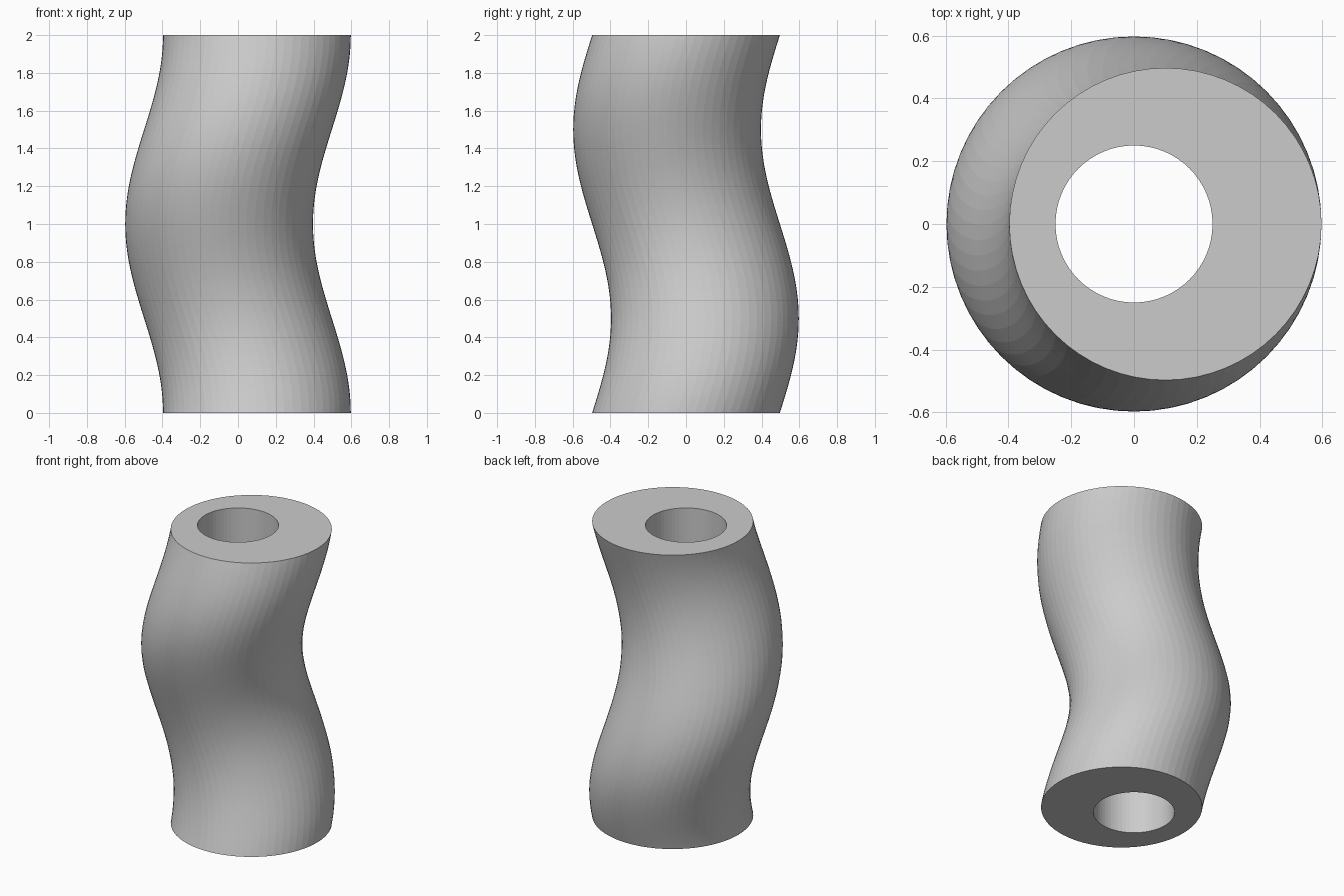
import bpy, bmesh, math

if "Cube" in bpy.data.objects:
    bpy.data.objects.remove(bpy.data.objects["Cube"])

SIDES, LEVELS, HEIGHT = 64, 100, 2.0

grey = bpy.data.materials.new("light grey")
grey.diffuse_color = (0.6, 0.6, 0.6, 1)
grey.use_nodes = True
grey.node_tree.nodes["Principled BSDF"].inputs["Base Color"].default_value = grey.diffuse_color

bm = bmesh.new()


def ring(cx, cy, z, r):
    return [bm.verts.new((cx + r * math.cos(2 * math.pi * i / SIDES),
                          cy + r * math.sin(2 * math.pi * i / SIDES), z))
            for i in range(SIDES)]


def bridge(a, b):
    for i in range(SIDES):
        j = (i + 1) % SIDES
        bm.faces.new((a[i], a[j], b[j], b[i]))


# Outer wall: a circle whose centre makes one helical turn
outer = []
for k in range(LEVELS + 1):
    t = k / LEVELS
    a = 2 * math.pi * t
    outer.append(ring(0.1 * math.cos(a), 0.1 * math.sin(a), HEIGHT * t, 0.497))
for low, high in zip(outer, outer[1:]):
    bridge(low, high)

# Straight bore, joined to the wall by flat end rings
bore_low, bore_high = ring(0, 0, 0, 0.25), ring(0, 0, HEIGHT, 0.25)
bridge(bore_high, bore_low)
bridge(outer[-1], bore_high)
bridge(bore_low, outer[0])

bmesh.ops.recalc_face_normals(bm, faces=bm.faces)
mesh = bpy.data.meshes.new("helical_tube")
bm.to_mesh(mesh)
bm.free()
mesh.materials.append(grey)
tube = bpy.data.objects.new("helical_tube", mesh)
bpy.context.collection.objects.link(tube)
